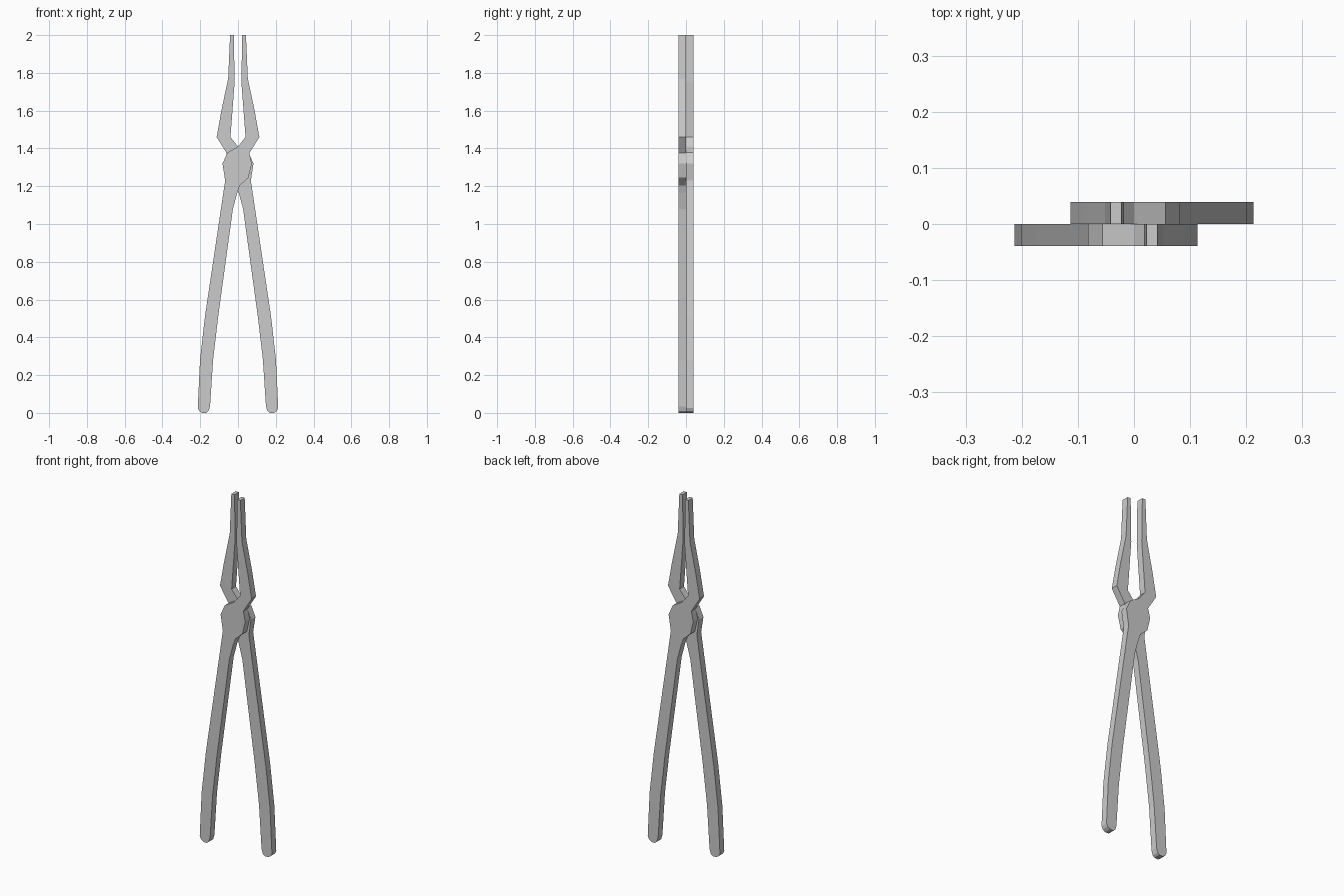
import bpy
import bmesh

if "Cube" in bpy.data.objects:
    bpy.data.objects.remove(bpy.data.objects["Cube"])

HALF_THICKNESS = 0.039

# outline (x, z) of the front lever: handle on the left, jaw on the right
OUTLINE = [
    # handle, outer edge going up
    (-0.190, 0.0), (-0.205, 0.010), (-0.213, 0.027), (-0.201, 0.28),
    (-0.175, 0.51), (-0.068, 1.23),
    # hinge cheek
    (-0.082, 1.32), (-0.056, 1.378), (0.0, 1.41),
    # jaw, inner edge then outer edge
    (0.040, 1.46), (0.018, 1.75), (0.022, 2.0), (0.042, 2.0),
    (0.052, 1.77), (0.088, 1.60), (0.113, 1.46), (0.060, 1.375),
    # opposite cheek and inner handle edge going down
    (0.073, 1.32), (0.055, 1.245), (0.010, 1.205), (-0.004, 1.165),
    (-0.027, 1.08), (-0.105, 0.51), (-0.132, 0.28), (-0.148, 0.035),
    (-0.156, 0.010), (-0.168, 0.0),
]


def lever(name, side):
    """Extrude the outline from the y = 0 plane; side -1 is front, 1 is back (half turn)."""
    bm = bmesh.new()
    verts = [bm.verts.new((-side * x, 0, z)) for x, z in OUTLINE]
    face = bm.faces.new(verts)
    ext = bmesh.ops.extrude_face_region(bm, geom=[face], use_keep_orig=True)
    moved = [g for g in ext["geom"] if isinstance(g, bmesh.types.BMVert)]
    bmesh.ops.translate(bm, verts=moved, vec=(0, side * HALF_THICKNESS, 0))
    bmesh.ops.recalc_face_normals(bm, faces=bm.faces)
    mesh = bpy.data.meshes.new(name)
    bm.to_mesh(mesh)
    bm.free()
    bpy.context.collection.objects.link(bpy.data.objects.new(name, mesh))


# two identical crossing levers
lever("front_tong_lever", -1)
lever("back_tong_lever", 1)
